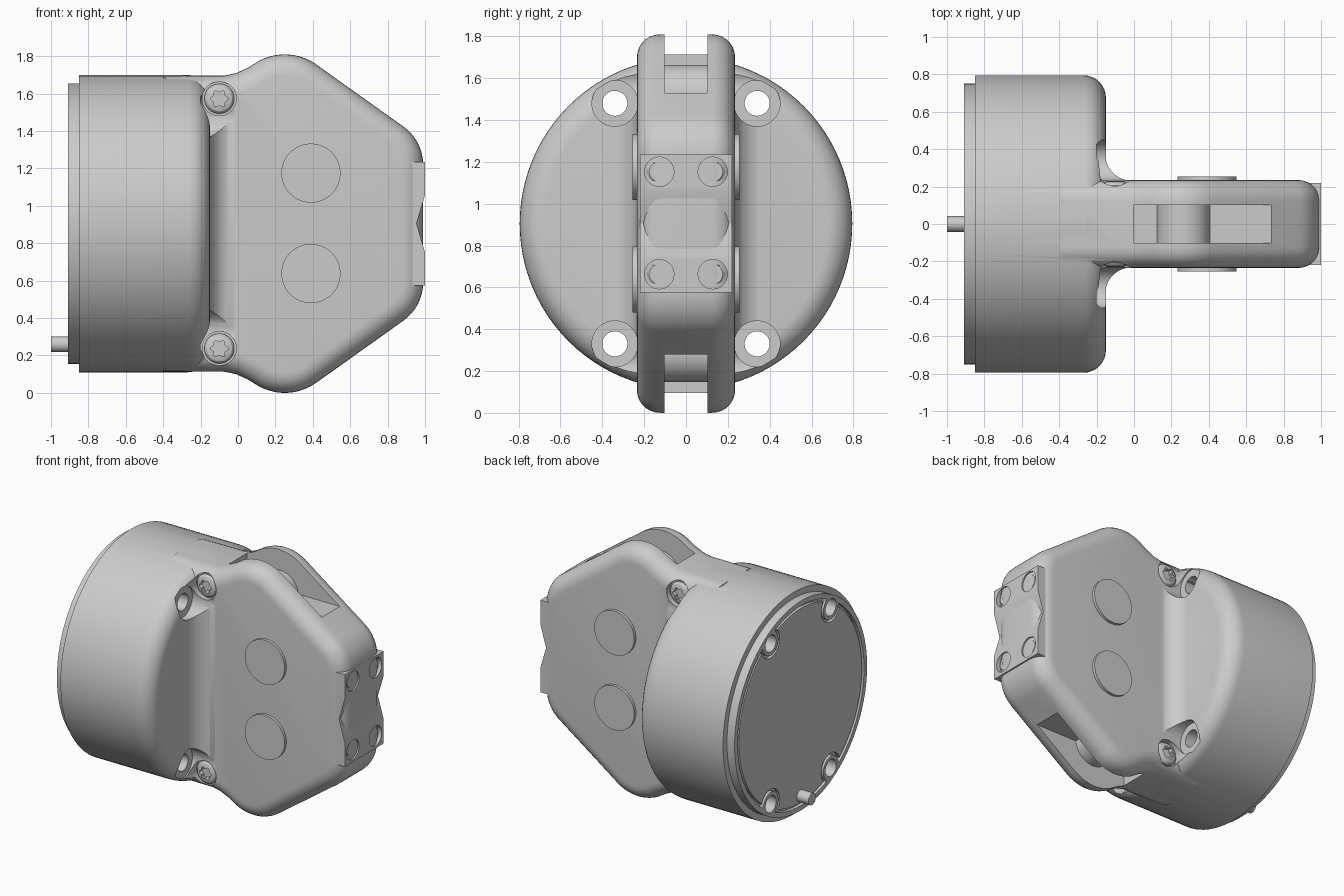
import bpy, bmesh
from math import sin, cos, pi, radians
from mathutils import Matrix

if "Cube" in bpy.data.objects:
    bpy.data.objects.remove(bpy.data.objects["Cube"])

ZC = 0.905  # height of the drum axis


def make(name, bm):
    bmesh.ops.remove_doubles(bm, verts=bm.verts, dist=1e-5)
    bmesh.ops.recalc_face_normals(bm, faces=bm.faces)
    me = bpy.data.meshes.new(name)
    bm.to_mesh(me)
    bm.free()
    ob = bpy.data.objects.new(name, me)
    bpy.context.collection.objects.link(ob)
    return ob


def lathe(name, prof, pos=(0, 0, 0), turn=0, seg=48):
    """Revolve (x, radius) points about x, turn about z, then move."""
    bm = bmesh.new()
    rings = [[bm.verts.new((x, r * cos(2 * pi * i / seg), r * sin(2 * pi * i / seg)))
              for i in range(seg)] if r > 0 else [bm.verts.new((x, 0, 0))] for x, r in prof]
    for a, b in zip(rings, rings[1:]):
        for i in range(seg):
            j = (i + 1) % seg
            loop = [a[i % len(a)], a[j % len(a)], b[j % len(b)], b[i % len(b)]]
            bm.faces.new(list(dict.fromkeys(loop)))
    bm.transform(Matrix.Translation(pos) @ Matrix.Rotation(turn, 4, 'Z'))
    return make(name, bm)


def rod(name, r, x0, x1, pos=(0, 0, 0), turn=0, seg=48):
    return lathe(name, [(x0, 0), (x0, r), (x1, r), (x1, 0)], pos, turn, seg)


def prism(name, pts, a, b, axis, bevel=0):
    """Extrude a closed outline along y (xz points), z (xy points) or x (yz points)."""
    put = {'Y': lambda u, v, d: (u, d, v), 'Z': lambda u, v, d: (u, v, d),
           'X': lambda u, v, d: (d, u, v)}[axis]
    bm = bmesh.new()
    lo = [bm.verts.new(put(u, v, a)) for u, v in pts]
    hi = [bm.verts.new(put(u, v, b)) for u, v in pts]
    caps = [bm.faces.new(lo), bm.faces.new(hi)]
    n = len(pts)
    for i in range(n):
        bm.faces.new((lo[i], lo[(i + 1) % n], hi[(i + 1) % n], hi[i]))
    bmesh.ops.recalc_face_normals(bm, faces=bm.faces)
    if bevel:
        edges = [e for f in caps for e in f.edges]
        bmesh.ops.bevel(bm, geom=edges, offset=bevel, segments=7, profile=0.5,
                        affect='EDGES', clamp_overlap=False)
    return make(name, bm)


def boolean(ob, cutter, op='DIFFERENCE'):
    m = ob.modifiers.new('bool', 'BOOLEAN')
    m.object, m.operation, m.solver = cutter, op, 'EXACT'
    bpy.context.view_layer.objects.active = ob
    bpy.ops.object.modifier_apply(modifier=m.name)
    bpy.data.objects.remove(cutter)


def arc(cx, cy, r, a0, a1, n):
    return [(cx + r * cos(radians(a0 + (a1 - a0) * i / n)),
             cy + r * sin(radians(a0 + (a1 - a0) * i / n))) for i in range(n + 1)]


def flip(pts):
    return [(x, 2 * ZC - z) for x, z in reversed(pts)]


corners = [(y, ZC + z) for y in (-0.34, 0.34) for z in (-0.575, 0.575)]

# Drum with rear lip and rounded front edge
body = lathe('housing', [(-0.91, 0), (-0.91, 0.75), (-0.85, 0.75), (-0.85, 0.795)]
             + arc(-0.27, 0.675, 0.12, 90, 0, 8) + [(-0.15, 0)], (0, 0, ZC), seg=96)

# Flat hexagonal head with rounded rim
top = [(-0.4, 1.695), (-0.07, 1.697), (-0.01, 1.71), (0.05, 1.737)] \
    + arc(0.25, 1.52, 0.29, 118, 56, 10) + arc(0.74, 1.22, 0.25, 56, 0, 8)
head = prism('head', top + flip(top), -0.235, 0.235, 'Y', 0.11)

# Concave blend between drum and head
side = [(-0.3, 0.372)] + arc(-0.013, 0.372, 0.14, 180, 270, 10)
web = prism('web', side + [(x, -y) for x, y in reversed(side)], 0, 2, 'Z')
boolean(web, rod('clip', 0.70, -1, 1, (0, 0, ZC), seg=96), 'INTERSECT')
boolean(body, head, 'UNION')
boolean(body, web, 'UNION')

# Hinge slots at top and bottom, each with a cross pin
slot = [(0.0, 1.95), (0.0, 1.53), (1.2, 1.53), (1.2, 1.95)]
for name, pts, z in (('top', slot, 1.52), ('bottom', flip(slot), 0.29)):
    boolean(body, prism('cut', pts, -0.102, 0.102, 'Y'))
    rod(name + '_hinge_pin', 0.143, -0.11, 0.11, (0.265, 0, z), pi / 2)

# Through bolt holes with counterbores, and side screw pockets
for y, z in corners:
    boolean(body, rod('cut', 0.06, -1.2, 0.0, (0, y, z), seg=32))
    boolean(body, rod('cut', 0.11, -0.2, -0.02, (0, y, z)))
for s in (-1, 1):
    for z in (0.237, 1.573):
        boolean(body, rod('cut', 0.091, 0.195, 0.37, (-0.1, 0, z), s * pi / 2))

# Shallow rear recess leaving lands around the bolt holes, with its cover
for name, r, land, x0, x1 in (('cut', 0.715, 0.085, -1, -0.885),
                              ('rear_cover', 0.695, 0.105, -0.907, -0.88)):
    disc = rod(name, r, x0, x1, (0, 0, ZC), seg=96)
    for y, z in corners:
        k = 1.08  # stretch the land out to the rim
        boolean(disc, rod('land', land, -1.2, 0, (0, y, z)))
        boolean(disc, rod('land', land, -1.2, 0, (0, y * k, ZC + (z - ZC) * k)))
    if name == 'cut':
        boolean(body, disc)
rod('cable_stub', 0.042, -1.0, -0.88, (0, 0, 0.26), seg=24)

# Round side caps
for s, side_name in ((-1, 'front'), (1, 'back')):
    for z, level in ((0.638, 'lower'), (1.175, 'upper')):
        rod(f'{side_name}_{level}_cap', 0.158, 0.2, 0.255, (0.39, 0, z), s * pi / 2, 64)

# Side screws with six-lobed sockets
for s in (-1, 1):
    for z in (0.237, 1.573):
        scr = lathe('side_screw', [(0.17, 0), (0.17, 0.08), (0.205, 0.08), (0.22, 0.068),
                                   (0.228, 0.045), (0.23, 0)], (-0.1, 0, z), s * pi / 2)
        star = [(-0.1 + r * cos(t), z + r * sin(t)) for t, r in
                ((i * pi / 18, 0.041 + 0.007 * cos(i * pi / 3)) for i in range(36))]
        boolean(scr, prism('cut', star, s * 0.2, s * 0.3, 'Y'))

# Notched end block
vee = [(0.91, 1.235), (1.0, 1.235), (1.0, 1.06), (0.955, ZC)]
block = prism('end_block', vee + flip(vee[:3]), -0.22, 0.22, 'Y')
for y in (-0.128, 0.128):
    for z in (0.663, 1.153):
        boolean(block, rod('cut', 0.07, 0.96, 1.1, (0, y, z)))
        scr = lathe('block_screw', [(0.94, 0), (0.94, 0.056), (0.98, 0.056),
                                    (0.988, 0.048), (0.988, 0)], (0, y, z), seg=32)
        hexa = [(y + 0.027 * cos(i * pi / 3), z + 0.027 * sin(i * pi / 3)) for i in range(6)]
        boolean(scr, prism('cut', hexa, 0.965, 1.1, 'X'))

# Smooth curved faces, keep hard edges
bpy.ops.object.select_all(action='SELECT')
bpy.context.view_layer.objects.active = body
bpy.ops.object.shade_smooth_by_angle(angle=radians(28))
